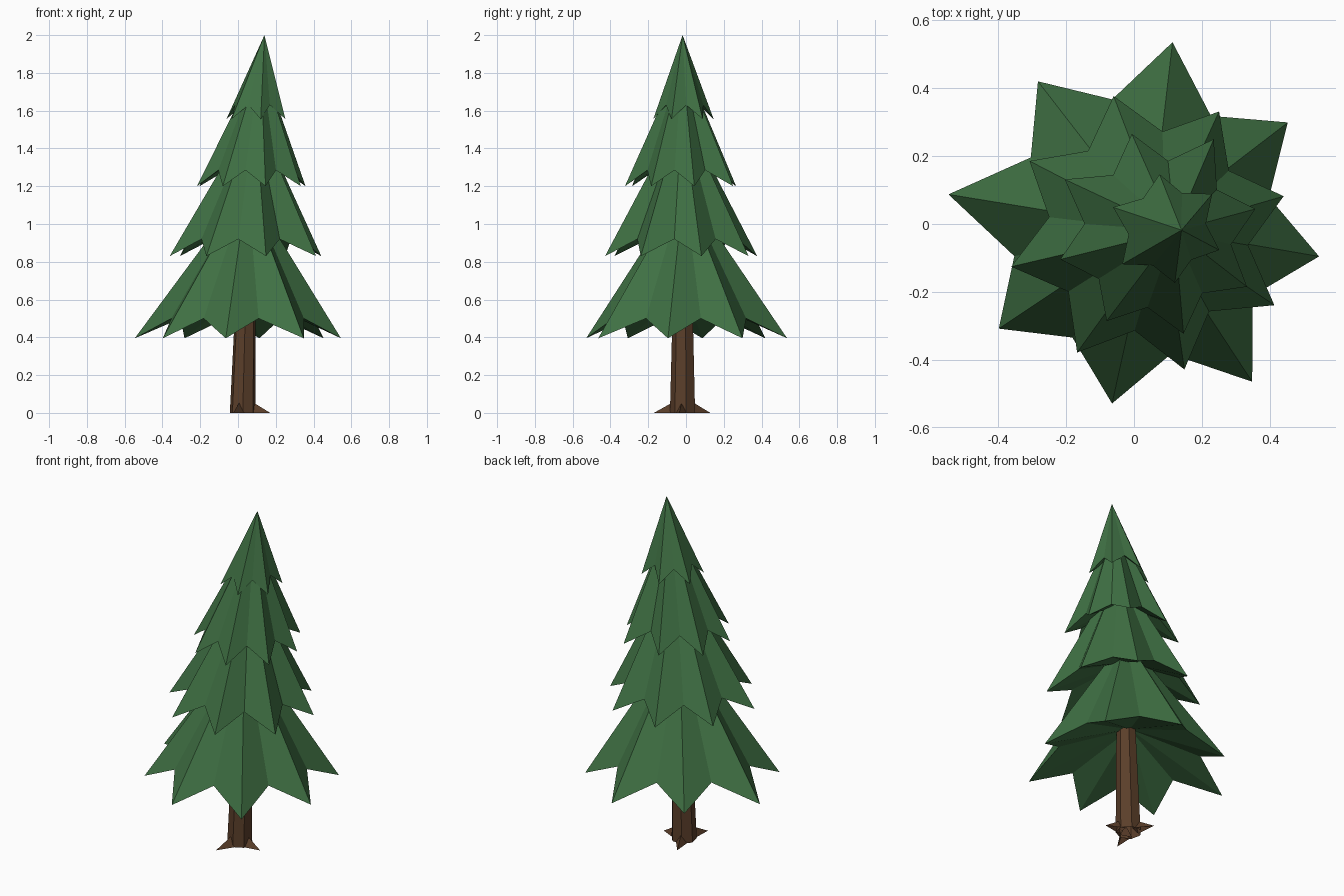
import bpy, math
from mathutils import Vector

if "Cube" in bpy.data.objects:
    bpy.data.objects.remove(bpy.data.objects["Cube"])


def material(name, rgb):
    m = bpy.data.materials.new(name)
    m.diffuse_color = (*rgb, 1)
    m.use_nodes = True
    m.node_tree.nodes["Principled BSDF"].inputs["Base Color"].default_value = m.diffuse_color
    return m


green = material("needle_green", (0.050, 0.163, 0.057))
brown = material("bark_brown", (0.105, 0.049, 0.023))


def make(name, verts, faces, mat):
    mesh = bpy.data.meshes.new(name)
    mesh.from_pydata(verts, [], faces)
    mesh.materials.append(mat)
    mesh.update()
    obj = bpy.data.objects.new(name, mesh)
    bpy.context.collection.objects.link(obj)
    return obj


def polar(center, r, deg, z):
    a = math.radians(deg)
    return (center[0] + r * math.cos(a), center[1] + r * math.sin(a), z)


def tier(name, tips, phase, center, r_valley, z_tip, z_valley, apex, hollow):
    """Star-shaped cone with drooping tips (one radius each) and a hollowed underside."""
    n = len(tips) * 2
    verts = []
    for i in range(n):
        r, z = (r_valley, z_valley) if i % 2 else (tips[i // 2], z_tip)
        verts.append(polar(center, r, phase + i * 360 / n, z))
    verts += [apex, (center[0], center[1], z_valley + hollow)]
    faces = []
    for i in range(n):
        j = (i + 1) % n
        faces += [(i, j, n), (j, i, n + 1)]
    make(name, verts, faces, green)


# Foliage, bottom to top, leaning slightly towards +x
tier("foliage_bottom", (0.529, 0.551, 0.526, 0.577, 0.517, 0.528, 0.561, 0.530), 35.5,
     (0.0225, -0.008), 0.385, 0.395, 0.50, (0.05, -0.01, 1.20), 0.14)
tier("foliage_lower", (0.411, 0.409, 0.411, 0.407, 0.418, 0.415, 0.421, 0.430), 14.5,
     (0.043, -0.021), 0.296, 0.83, 0.92, (0.09, -0.02, 1.60), 0.13)
tier("foliage_upper", (0.297, 0.325, 0.305, 0.318, 0.297, 0.297, 0.303, 0.305), 14.5,
     (0.07, -0.03), 0.218, 1.20, 1.285, (0.12, -0.02, 1.88), 0.12)
tier("foliage_top", (0.168, 0.163, 0.172, 0.168, 0.16, 0.165), 38,
     (0.098, -0.015), 0.115, 1.555, 1.63, (0.14, -0.018, 2.0), 0.08)

# Trunk: tapered, leaning, seven sides, open at the ground
SIDES = 7
base = (0.025, -0.015)
verts = [polar(base, 0.07, -90 + i * 360 / SIDES, 0) for i in range(SIDES)]
verts += [polar((0.043, -0.015), 0.052, -90 + i * 360 / SIDES, 0.7) for i in range(SIDES)]
faces = [(i, (i + 1) % SIDES, (i + 1) % SIDES + SIDES, i + SIDES) for i in range(SIDES)]
faces.append(tuple(range(SIDES, 2 * SIDES)))
make("trunk", verts, faces, brown)

# Roots: three small wedges flaring from the trunk, open at the ground
for k, (deg, length) in enumerate([(-8, 0.147), (112, 0.155), (252, 0.163)]):
    a = math.radians(deg)
    out = Vector((math.cos(a), math.sin(a), 0))
    side = Vector((-out.y, out.x, 0)) * 0.035
    c = Vector((*base, 0)) + out * 0.04
    tip = Vector((*base, 0)) + out * length
    make(f"root_{k + 1}", [c - side, c + side, c + Vector((0, 0, 0.065)), tip],
         [(0, 3, 2), (3, 1, 2), (1, 0, 2)], brown)
